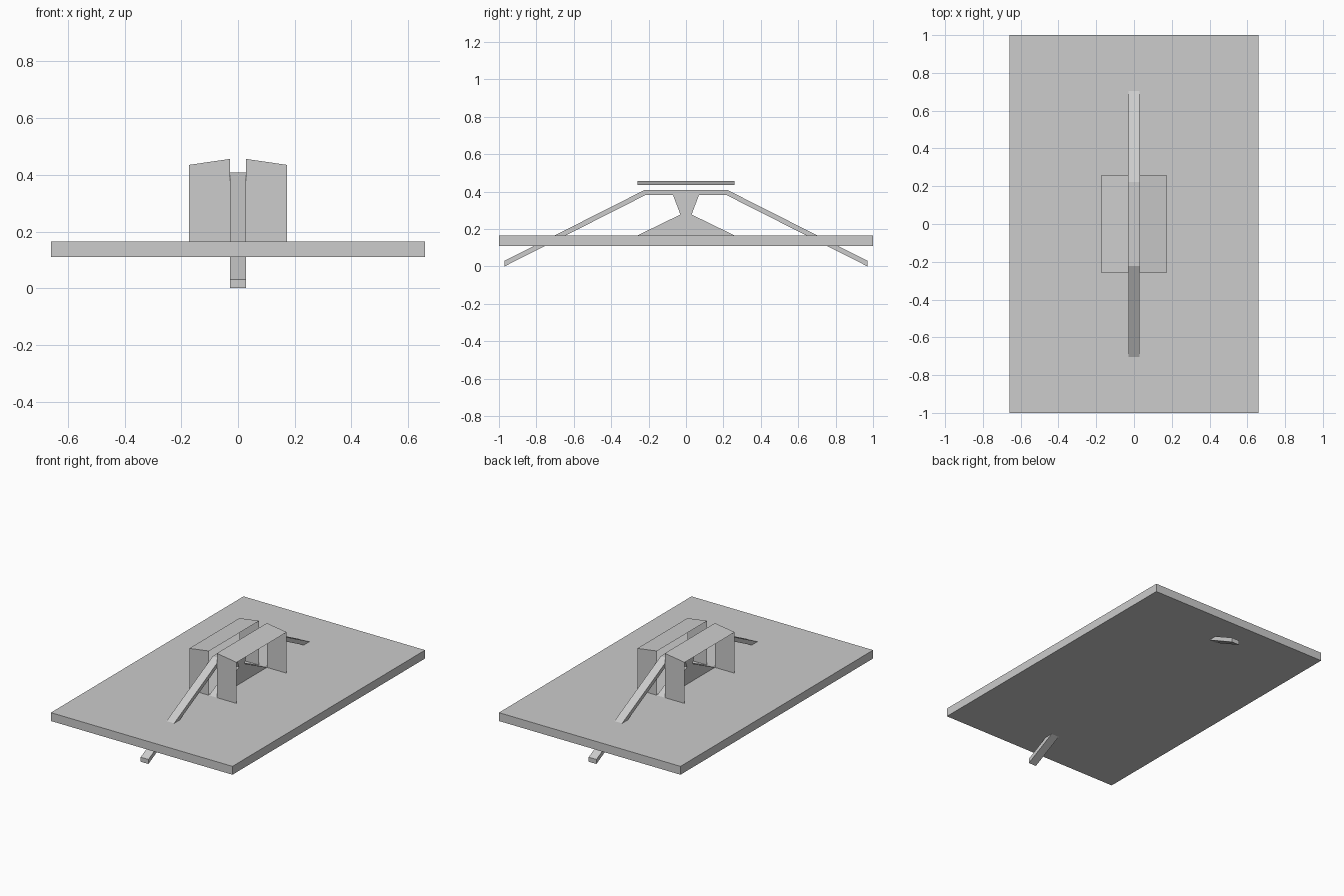
import bpy
import bmesh

cube = bpy.data.objects.get("Cube")
if cube:
    bpy.data.objects.remove(cube, do_unlink=True)

grey = bpy.data.materials.new("light grey")
grey.use_nodes = True
colour = (0.604, 0.604, 0.604, 1)
grey.diffuse_color = colour
grey.node_tree.nodes["Principled BSDF"].inputs["Base Color"].default_value = colour

GROUND = 0.165   # top of the slab
HALF_BAR = 0.028


def finish(name, bm):
    mesh = bpy.data.meshes.new(name)
    bm.to_mesh(mesh)
    bm.free()
    mesh.materials.append(grey)
    obj = bpy.data.objects.new(name, mesh)
    bpy.context.collection.objects.link(obj)
    return obj


def extrude_profile(name, half_profile, half_width):
    """Mirror a y-z half profile front to back and extrude it along x."""
    points = half_profile + [(-y, z) for y, z in reversed(half_profile)]
    bm = bmesh.new()
    face = bm.faces.new([bm.verts.new((-half_width, y, z)) for y, z in points])
    side = bmesh.ops.extrude_face_region(bm, geom=[face])["geom"]
    moved = [v for v in side if isinstance(v, bmesh.types.BMVert)]
    bmesh.ops.translate(bm, verts=moved, vec=(2 * half_width, 0, 0))
    bmesh.ops.recalc_face_normals(bm, faces=bm.faces)
    return finish(name, bm)


def cover(name, side):
    """Open-sided sheet: front panel, sloping roof and back panel."""
    bm = bmesh.new()
    rows = []
    for y, raised in ((-0.26, False), (-0.26, True), (0.26, True), (0.26, False)):
        inner_z, outer_z = (0.456, 0.435) if raised else (GROUND, GROUND)
        rows.append((bm.verts.new((side * HALF_BAR, y, inner_z)),
                     bm.verts.new((side * 0.172, y, outer_z))))
    for (a, b), (c, d) in zip(rows, rows[1:]):
        bm.faces.new((a, b, d, c) if side > 0 else (b, a, c, d))
    return finish(name, bm)


# Ground slab
extrude_profile("ground_slab", [(1, 0.11), (1, GROUND)], 0.66)

# Bent bar that ramps down through the slab at both ends
extrude_profile("ramp_bar", [(0.215, 0.382), (0.97, 0.0), (0.97, 0.03), (0.222, 0.408)], HALF_BAR)

# Waisted pedestal under the bar
extrude_profile("pedestal", [(0.26, GROUND), (0.03, 0.277), (0.07, 0.383)], HALF_BAR)

# Two covers, one on each side of the bar
cover("left_cover", 1)
cover("right_cover", -1)
